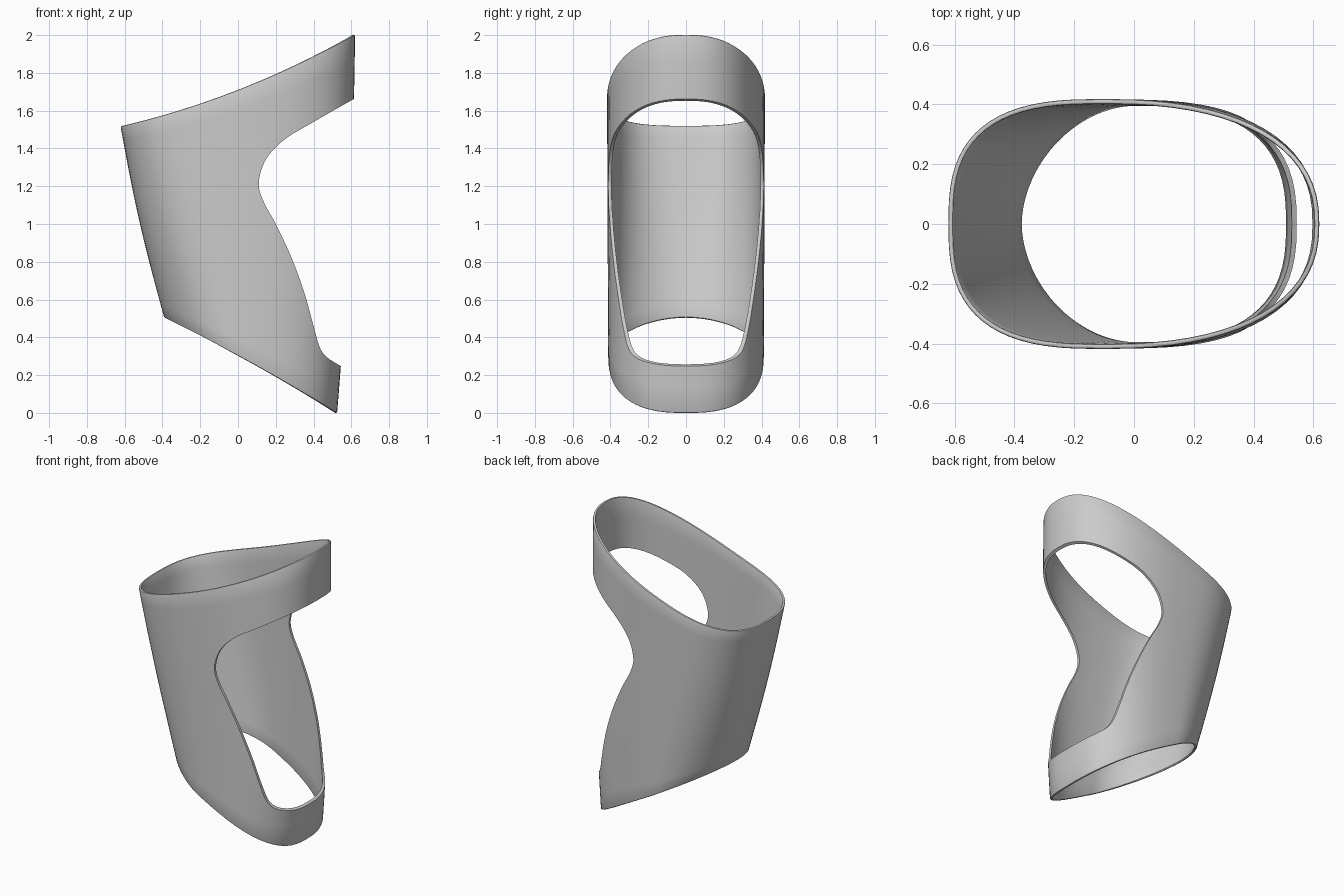
import bpy, bmesh
from math import sin, cos, pi

if "Cube" in bpy.data.objects:
    bpy.data.objects.remove(bpy.data.objects["Cube"])

SEG, ROWS, WALL = 72, 14, 0.017


def new_object(name, bm):
    bmesh.ops.recalc_face_normals(bm, faces=bm.faces)
    me = bpy.data.meshes.new(name)
    bm.to_mesh(me)
    bm.free()
    ob = bpy.data.objects.new(name, me)
    bpy.context.collection.objects.link(ob)
    return ob


def power(v, e):
    return (1 if v >= 0 else -1) * abs(v) ** e


def loop_point(a, mid, back, front, half, n_back, n_front):
    """Egg-shaped loop: different superellipse for the back and front halves."""
    c, s = cos(a), sin(a)
    reach, n = (front, n_front) if c >= 0 else (back, n_back)
    return mid + reach * power(c, 2 / n), half * power(s, 2 / n)


def wall_point(a, t):
    """Point on the outer wall, t = 0 at the lower rim and 1 at the upper rim."""
    x0, y0 = loop_point(a, 0.0, 0.39, 0.525, 0.412, 1.85, 2.65)
    x1, y1 = loop_point(a, -0.10, 0.522, 0.72, 0.418, 2.8, 2.35)
    z0 = 0.302 - 0.54 * x0 - 0.07 * x0 * x0
    z1 = 1.71 + 0.39 * x1 + 0.13 * x1 * x1
    belly = sin(pi * t)
    x = x0 + (x1 - x0) * t + belly * (0.02 if cos(a) > 0 else 0.015) * cos(a)
    y = (y0 + (y1 - y0) * t) * (1 + 0.04 * belly * max(0, cos(a)))
    return x, y, z0 + (z1 - z0) * t


def smooth_path(pts, steps=6):
    """Catmull-Rom curve through the points."""
    p = [pts[0]] + pts + [pts[-1]]
    out = []
    for i in range(1, len(p) - 2):
        for k in range(steps):
            u = k / steps
            out.append(tuple(0.5 * (2 * b + (c - a) * u + (2 * a - 5 * b + 4 * c - d) * u * u
                                    + (3 * b - a - 3 * c + d) * u ** 3)
                             for a, b, c, d in zip(*p[i - 1:i + 3])))
    return out + [pts[-1]]


# Slanted sleeve wall
bm = bmesh.new()
rows = [[bm.verts.new(wall_point(2 * pi * i / SEG, j / ROWS)) for i in range(SEG)]
        for j in range(ROWS + 1)]
for lo, hi in zip(rows, rows[1:]):
    for i in range(SEG):
        k = (i + 1) % SEG
        bm.faces.new((lo[i], lo[k], hi[k], hi[i]))
sleeve = new_object("sleeve", bm)
solid = sleeve.modifiers.new("thickness", 'SOLIDIFY')
solid.thickness = WALL
solid.offset = -1
rim = sleeve.modifiers.new("rim", 'BEVEL')
rim.width, rim.segments = 0.007, 2
rim.limit_method, rim.angle_limit = 'ANGLE', 0.9

# Cutter for the front opening, leaving an upper and a lower band
edge = smooth_path([(0.75, 1.735), (0.61, 1.66), (0.4, 1.54), (0.25, 1.45), (0.15, 1.345),
                    (0.11, 1.22), (0.135, 1.12), (0.2, 1.0), (0.28, 0.83), (0.35, 0.64),
                    (0.4, 0.46), (0.43, 0.355), (0.465, 0.3), (0.54, 0.25), (0.75, 0.13)])
bm = bmesh.new()
face = bm.faces.new([bm.verts.new((x, -0.7, z)) for x, z in edge])
ext = bmesh.ops.extrude_face_region(bm, geom=[face])
bmesh.ops.translate(bm, vec=(0, 1.4, 0),
                    verts=[v for v in ext["geom"] if isinstance(v, bmesh.types.BMVert)])
cutter = new_object("opening_cutter", bm)
cutter.hide_render = True

cut = sleeve.modifiers.new("opening", 'BOOLEAN')
cut.object, cut.operation, cut.solver = cutter, 'DIFFERENCE', 'EXACT'

# Apply the modifiers and drop the cutter
bpy.context.view_layer.objects.active = sleeve
sleeve.select_set(True)
for m in list(sleeve.modifiers):
    bpy.ops.object.modifier_apply(modifier=m.name)
bpy.data.objects.remove(cutter)
bpy.ops.object.shade_smooth_by_angle(angle=0.6)
